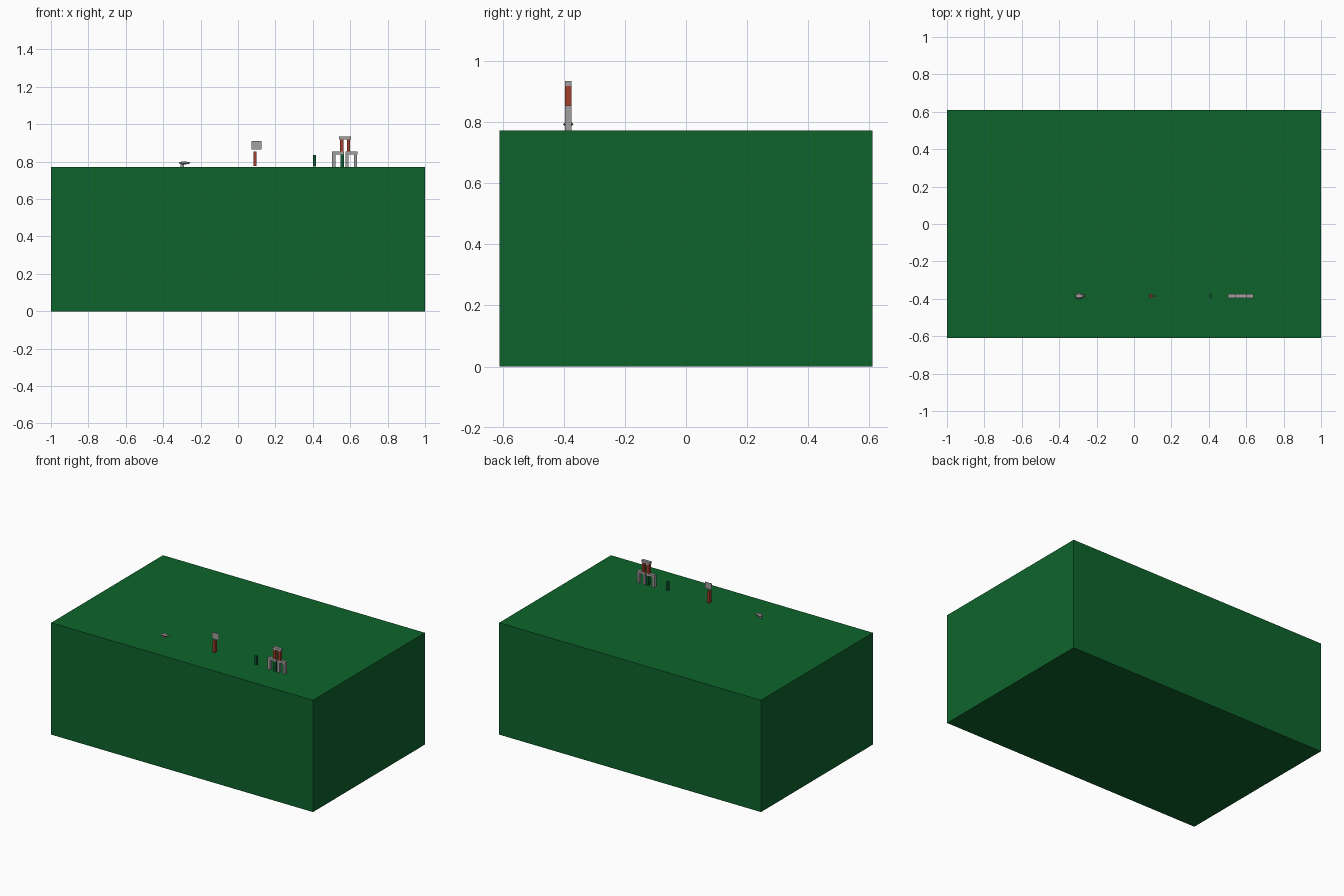
import bpy, bmesh
from mathutils import Vector

if "Cube" in bpy.data.objects:
    bpy.data.objects.remove(bpy.data.objects["Cube"])


def material(name, rgb):
    m = bpy.data.materials.new(name)
    m.diffuse_color = (*rgb, 1)
    m.use_nodes = True
    m.node_tree.nodes["Principled BSDF"].inputs["Base Color"].default_value = m.diffuse_color
    return m


GREEN = material("table green", (0.0044, 0.127, 0.025))
DARK = material("post green", (0.004, 0.10, 0.03))
RED = material("brick red", (0.36, 0.05, 0.025))
GREY = material("stone grey", (0.37, 0.35, 0.35))
Y = -0.385      # row on which all pieces stand
TOP = 0.772     # table height


def box(name, x, y, z, mat):
    bm = bmesh.new()
    bmesh.ops.create_cube(bm, size=1)
    for v in bm.verts:
        v.co = Vector([r[0] if c < 0 else r[1] for c, r in zip(v.co, (x, y, z))])
    me = bpy.data.meshes.new(name)
    bm.to_mesh(me)
    bm.free()
    me.materials.append(mat)
    ob = bpy.data.objects.new(name, me)
    bpy.context.collection.objects.link(ob)
    return ob


def block(name, x0, x1, z0, z1, mat, depth=0.021):
    return box(name, (x0, x1), (Y - depth / 2, Y + depth / 2), (z0, z1), mat)


# table
box("table", (-1, 1), (-0.61, 0.61), (0, TOP), GREEN)

# lower arches of the tower
for side, x0, inner in (("left", 0.503, DARK), ("right", 0.574, GREY)):
    block(side + "_arch_outer_post", x0, x0 + 0.018, TOP, 0.838, GREY)
    block(side + "_arch_inner_post", x0 + 0.046, x0 + 0.063, TOP, 0.838, inner)
    block(side + "_arch_lintel", x0, x0 + 0.064, 0.838, 0.854, GREY)

# upper arch
for side, x0 in (("left", 0.546), ("right", 0.582)):
    block(side + "_upper_post", x0, x0 + 0.018, 0.854, 0.918, RED)
block("upper_lintel", 0.541, 0.604, 0.918, 0.935, GREY)

# loose posts and hovering sign plate
block("red_post", 0.082, 0.100, 0.777, 0.854, RED)
block("green_post", 0.402, 0.416, 0.775, 0.836, DARK, 0.016)
block("sign_plate", 0.073, 0.125, 0.865, 0.910, GREY, 0.003)

# small flyer: tapered faceted body pointing right, with a foot underneath
rings = [(-0.315, 0.004, 0.003), (-0.305, 0.013, 0.007), (-0.290, 0.017, 0.010),
         (-0.275, 0.008, 0.008), (-0.256, 0.003, 0.004)]
bm = bmesh.new()
unit = [(1, 0), (0.5, 0.87), (-0.5, 0.87), (-1, 0), (-0.5, -0.87), (0.5, -0.87)]
loops = [[bm.verts.new((x, Y + a * w, 0.793 + b * h)) for a, b in unit] for x, w, h in rings]
for p, q in zip(loops, loops[1:]):
    for i in range(6):
        bm.faces.new((p[i], p[(i + 1) % 6], q[(i + 1) % 6], q[i]))
bm.faces.new(loops[0])
bm.faces.new(loops[-1])
bmesh.ops.recalc_face_normals(bm, faces=bm.faces)
me = bpy.data.meshes.new("flyer_body")
bm.to_mesh(me)
bm.free()
me.materials.append(GREY)
bpy.context.collection.objects.link(bpy.data.objects.new("flyer_body", me))
block("flyer_foot", -0.308, -0.288, TOP, 0.788, GREY, 0.008)
